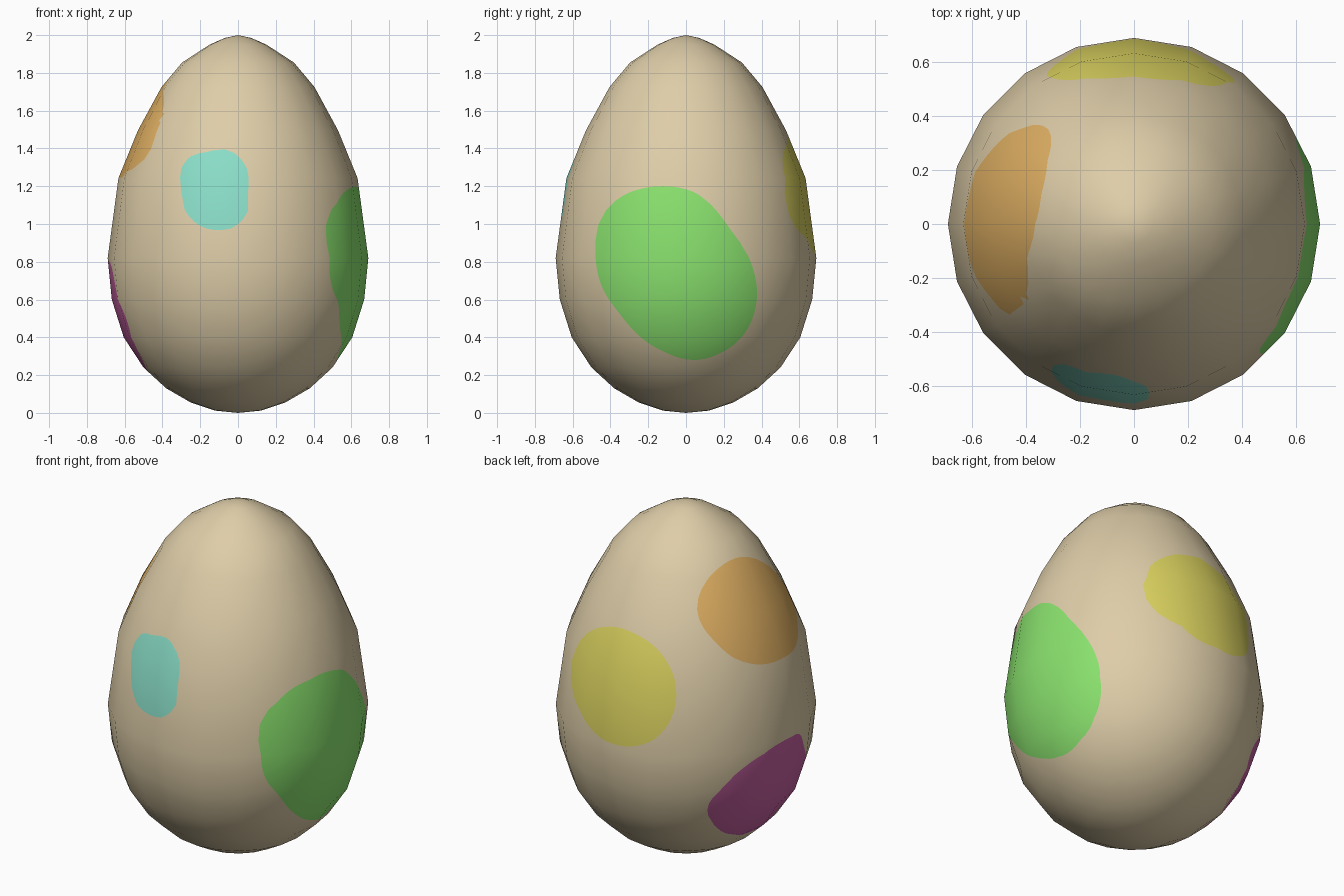
import bpy, bmesh, math
from mathutils import Vector

if "Cube" in bpy.data.objects:
    bpy.data.objects.remove(bpy.data.objects["Cube"])

SIDES = 20
# egg profile: radius, height
PROFILE = [(0, 0), (0.12, 0.012), (0.25, 0.055), (0.38, 0.13), (0.50, 0.24),
           (0.605, 0.40), (0.668, 0.60), (0.69, 0.82), (0.633, 1.243),
           (0.53, 1.495), (0.405, 1.725), (0.296, 1.855), (0.15, 1.95),
           (0.07, 1.985), (0, 2.0)]

# spots: facing (turn from front, elevation) and outline in that facing plane
SPOTS = {
    "green": (90, 0, [(-.12, .2), (.05, .165), (.17, .06), (.25, -.05), (.35, -.22),
                      (.375, -.4), (.31, -.58), (.19, -.68), (.04, -.72), (-.15, -.66),
                      (-.34, -.49), (-.45, -.32), (-.48, -.16), (-.45, .03), (-.35, .14)]),
    "cyan": (0, 0, [(-.17, .38), (-.04, .385), (.04, .31), (.053, .17), (.045, .05),
                    (-.03, -.02), (-.1, -.033), (-.2, -.01), (-.285, .08),
                    (-.30, .18), (-.293, .31), (-.24, .365)]),
    "yellow": (215, 25, [(-.40, .24), (-.51, .215), (-.59, .11), (-.61, -.05), (-.56, -.21),
                         (-.456, -.347), (-.31, -.395), (-.19, -.37), (-.095, -.28),
                         (-.05, -.12), (-.11, .07), (-.245, .19)]),
    "orange": (215, 25, [(.30, .61), (.42, .575), (.525, .455), (.59, .27), (.58, .13),
                         (.525, .08), (.40, .04), (.30, .055), (.154, .16),
                         (.06, .32), (.075, .42), (.15, .53)]),
    "magenta": (270, 0, [(.085, -.215), (-.1, -.2), (-.29, -.265), (-.4, -.36), (-.44, -.5),
                         (-.337, -.67), (-.18, -.76), (.05, -.77), (.19, -.64),
                         (.22, -.47), (.16, -.32)]),
}
COLOURS = {"shell": (222, 205, 168), "green": (138, 226, 110), "cyan": (138, 222, 200),
           "yellow": (220, 211, 96), "orange": (224, 176, 99), "magenta": (196, 96, 160)}


def linear(c):
    c /= 255
    return c / 12.92 if c <= 0.04045 else ((c + 0.055) / 1.055) ** 2.4


def make_spot(turn, elev, points):
    """Return a function that is negative inside the spot."""
    a, e = math.radians(turn), math.radians(elev)
    n = len(points)
    cu = sum(p[0] for p in points) / n
    cv = sum(p[1] for p in points) / n
    table = sorted((math.atan2(v - cv, u - cu), math.hypot(u - cu, v - cv)) for u, v in points)
    ring = [(t - math.tau, r) for t, r in table] + table + [(t + math.tau, r) for t, r in table]

    def radius(t):
        for i in range(n - 1, 2 * n):
            (t0, r0), (t1, r1) = ring[i], ring[i + 1]
            if t0 <= t <= t1:
                m0 = (r1 - ring[i - 1][1]) / (t1 - ring[i - 1][0])
                m1 = (ring[i + 2][1] - r0) / (ring[i + 2][0] - t0)
                d = t1 - t0
                s = (t - t0) / d
                return ((2*s**3 - 3*s*s + 1) * r0 + (s**3 - 2*s*s + s) * d * m0
                        + (3*s*s - 2*s**3) * r1 + (s**3 - s*s) * d * m1)
        return 0.3

    def inside(p):
        h = p.x * math.sin(a) - p.y * math.cos(a)
        u = p.x * math.cos(a) + p.y * math.sin(a) - cu
        v = (p.z - 1) * math.cos(e) - h * math.sin(e) - cv
        if h < 0:
            return 1.0
        return math.hypot(u, v) - radius(math.atan2(v, u))
    return inside


# profile normals, for smooth shading across the flat panels
seg = [Vector((b[1] - a[1], a[0] - b[0])).normalized() for a, b in zip(PROFILE, PROFILE[1:])]
prof_n = ([Vector((0, -1))] + [(p + q).normalized() for p, q in zip(seg, seg[1:])]
          + [Vector((0, 1))])


def smooth_normal(p):
    for i in range(len(seg)):
        z0, z1 = PROFILE[i][1], PROFILE[i + 1][1]
        if p.z <= z1 or i == len(seg) - 1:
            s = min(max((p.z - z0) / (z1 - z0), 0), 1)
            m = prof_n[i].lerp(prof_n[i + 1], s)
            d = Vector((p.x, p.y, 0))
            if d.length > 1e-6:
                d.normalize()
            return (d * m.x + Vector((0, 0, m.y))).normalized()


# egg body: turned profile
bm = bmesh.new()
vs = [bm.verts.new((r, 0, z)) for r, z in PROFILE]
es = [bm.edges.new(pair) for pair in zip(vs, vs[1:])]
bmesh.ops.spin(bm, geom=vs + es, axis=(0, 0, 1), cent=(0, 0, 0),
               steps=SIDES, angle=math.tau)
bmesh.ops.remove_doubles(bm, verts=bm.verts[:], dist=1e-4)
bmesh.ops.recalc_face_normals(bm, faces=bm.faces[:])
bmesh.ops.subdivide_edges(bm, edges=bm.edges[:], cuts=4, use_grid_fill=True)
bmesh.ops.triangulate(bm, faces=bm.faces[:])

# cut each spot outline into the shell
rules = [make_spot(*s) for s in SPOTS.values()]
for rule in rules:
    val = {v: rule(v.co) for v in bm.verts}
    crossing = [e for e in bm.edges if val[e.verts[0]] * val[e.verts[1]] < 0]
    cut = []
    for e in crossing:
        a, b = e.verts
        t = val[a] / (val[a] - val[b])
        cut.append(bmesh.utils.edge_split(e, a, min(max(t, 0.02), 0.98))[1])
    bmesh.ops.connect_verts(bm, verts=cut)
    bmesh.ops.triangulate(bm, faces=[f for f in bm.faces if len(f.verts) > 3])

for f in bm.faces:
    f.smooth = True
    c = f.calc_center_median()
    for i, rule in enumerate(rules):
        if rule(c) < 0:
            f.material_index = i + 1

mesh = bpy.data.meshes.new("spotted_egg")
bm.to_mesh(mesh)
bm.free()
for name, rgb in COLOURS.items():
    mat = bpy.data.materials.new(name)
    mat.diffuse_color = (*[linear(c) for c in rgb], 1)
    mat.use_nodes = True
    mat.node_tree.nodes["Principled BSDF"].inputs["Base Color"].default_value = mat.diffuse_color
    mesh.materials.append(mat)
mesh.normals_split_custom_set_from_vertices([smooth_normal(v.co) for v in mesh.vertices])
egg = bpy.data.objects.new("spotted_egg", mesh)
bpy.context.collection.objects.link(egg)
